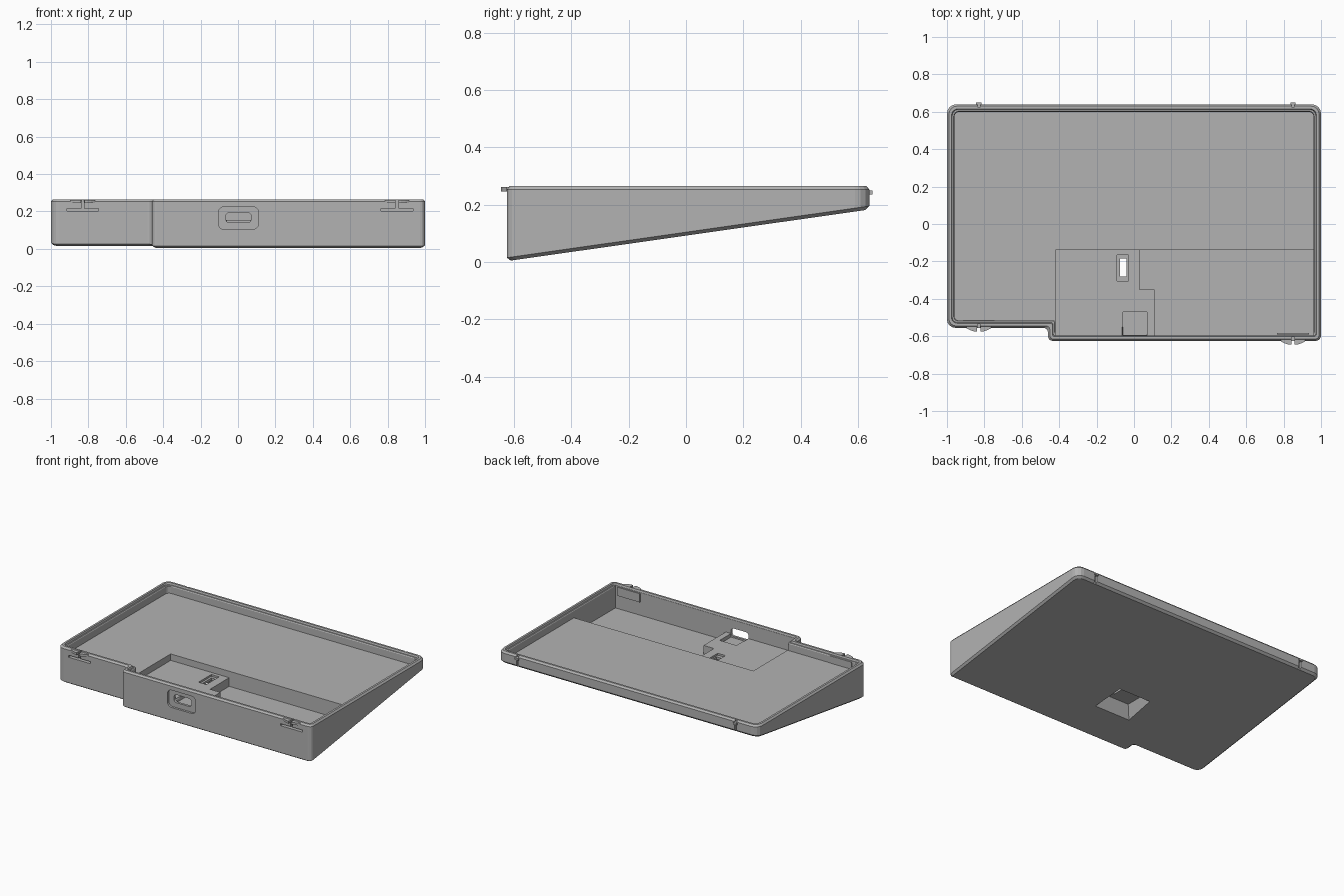
import bpy, bmesh, math

if "Cube" in bpy.data.objects:
    bpy.data.objects.remove(bpy.data.objects["Cube"])

grey = bpy.data.materials.new("plain grey")
grey.use_nodes = True
grey.diffuse_color = (0.45, 0.45, 0.45, 1)
grey.node_tree.nodes["Principled BSDF"].inputs["Base Color"].default_value = (0.45, 0.45, 0.45, 1)

TOP, FLOOR, POCKET, BLOCK = 0.265, 0.20, 0.095, 0.155


def loft(name, rings):
    """Closed solid through rings of equal point count."""
    bm = bmesh.new()
    loops = [[bm.verts.new(p) for p in ring] for ring in rings]
    n = len(loops[0])
    for a, b in zip(loops, loops[1:]):
        for i in range(n):
            j = (i + 1) % n
            bm.faces.new((a[i], a[j], b[j], b[i]))
    bm.faces.new(loops[0][::-1])
    bm.faces.new(loops[-1])
    bmesh.ops.recalc_face_normals(bm, faces=bm.faces)
    mesh = bpy.data.meshes.new(name)
    bm.to_mesh(mesh)
    bm.free()
    ob = bpy.data.objects.new(name, mesh)
    bpy.context.collection.objects.link(ob)
    mesh.materials.append(grey)
    return ob


def rect(x0, x1, y0, y1, z):
    return [(x0, y0, z), (x1, y0, z), (x1, y1, z), (x0, y1, z)]


def box(name, x0, x1, y0, y1, z0, z1):
    return loft(name, [rect(x0, x1, y0, y1, z) for z in (z0, z1)])


def rounded_port(name, x0, x1, z0, z1, r, y0, y1):
    """Rounded rectangle in the front plane, run along y."""
    ring = []
    for k, (cx, cz) in enumerate([(x1 - r, z1 - r), (x0 + r, z1 - r),
                                  (x0 + r, z0 + r), (x1 - r, z0 + r)]):
        for s in range(5):
            a = math.radians(90 * k + 22.5 * s)
            ring.append((cx + r * math.cos(a), cz + r * math.sin(a)))
    return loft(name, [[(x, y, z) for x, z in ring] for y in (y0, y1)])


def cut(target, cutter):
    mod = target.modifiers.new("cut", "BOOLEAN")
    mod.operation = "DIFFERENCE"
    mod.solver = "EXACT"
    mod.object = cutter
    cutter.hide_render = True
    cutter.hide_viewport = False
    cutters.append(cutter)


def bake(ob):
    """Apply the cuts."""
    bpy.context.view_layer.update()
    graph = bpy.context.evaluated_depsgraph_get()
    mesh = bpy.data.meshes.new_from_object(ob.evaluated_get(graph))
    ob.modifiers.clear()
    ob.data = mesh


cutters = []

# Corner, inward direction and radius around the stepped outline
CORNERS = [(-1, -.555, 1, 1, .045), (-.46, -.555, 1, 1, .025), (-.46, -.625, 1, 1, .025),
           (1, -.625, -1, 1, .028), (1, .64, -1, -1, .05), (-1, .64, 1, -1, .05)]


def outline(offset):
    pts = [(x + dx * offset, y + dy * offset) for x, y, dx, dy, r in CORNERS]
    ring = []
    for i, (x, y) in enumerate(pts):
        r = max(CORNERS[i][4] - offset * 0.6, 0.01)
        ends = []
        for qx, qy in (pts[i - 1], pts[(i + 1) % len(pts)]):
            d = math.hypot(qx - x, qy - y)
            ends.append((x + (qx - x) / d * r, y + (qy - y) / d * r))
        (ax, ay), (bx, by) = ends
        cx, cy = ax + bx - x, ay + by - y
        for s in range(5):
            t = math.radians(22.5 * s)
            ring.append((cx + (ax - cx) * math.cos(t) * 1 + (bx - cx) * math.sin(t),
                         cy + (ay - cy) * math.cos(t) + (by - cy) * math.sin(t)))
    # swap each arc onto the corner side
    return ring


def level(offset, z):
    return [(x, y, z) for x, y in outline(offset)]


def sloped(offset, lift):
    return [(x, y, 0.0925 + 0.1425 * y + lift) for x, y in outline(offset)]


# Wedge tray: chamfered outside, stepped lip, flat shallow floor
tray = loft("wedge_tray", [
    sloped(.014, 0), sloped(0, .012), level(0, TOP - .012), level(.01, TOP),
    level(.024, TOP), level(.028, TOP - .012), level(.036, TOP - .012),
    level(.04, TOP - .018), level(.04, FLOOR)])

# Deep pocket around a raised L-shaped block
L_STEP = [(-.42, -.595), (.11, -.595), (.11, -.35), (.03, -.35), (.03, -.14), (-.42, -.14)]
DEEP = [(.11, -.595), (.96, -.595), (.96, -.14), (.03, -.14), (.03, -.35), (.11, -.35)]
for name, shape, z in (("block_cutter", L_STEP, BLOCK), ("pocket_cutter", DEEP, POCKET)):
    cut(tray, loft(name, [[(x, y, h) for x, y in shape] for h in (z, TOP + .1)]))

# Connector seat and front port
cut(tray, box("seat_cutter", -.06, .07, -.594, -.47, .13, TOP))
cut(tray, rounded_port("port_recess_cutter", -.105, .11, .105, .225, .03, -.7, -.61))
cut(tray, rounded_port("port_hole_cutter", -.065, .07, .14, .195, .02, -.7, -.55))

# Flared recess underneath, with a slot through the block
cut(tray, loft("underside_cutter", [rect(-.29, .04, -.39, -.10, -.02),
                                    rect(-.225, -.025, -.325, -.165, .125)]))
cut(tray, box("slot_rim_cutter", -.09, -.03, -.305, -.165, .142, TOP))
cut(tray, box("slot_cutter", -.075, -.04, -.28, -.185, .1, TOP))

# Latches: front slots, tabs and pads, rear slits and pegs
for side, cx, wall in (("right", -.83, -.555), ("left", .85, -.625)):
    cut(tray, box(side + "_slot_cutter", cx - .085, cx + .085, wall - .05, wall + .028, .203, .217))
    cut(tray, box(side + "_slit_cutter", cx - .007, cx + .007, wall - .05, wall + .02, .21, TOP + .02))
    cut(tray, box(side + "_rear_slit_cutter", cx - .008, cx + .008, .625, .7, .17, TOP + .02))
    for s, part in ((-1, "outer"), (1, "inner")):
        tab = [(.009, .012), (.065, .012), (.065, -.002), (.045, -.013), (.022, -.02), (.009, -.02)]
        loft(f"{side}_{part}_latch_tab",
             [[(cx + s * x, wall + y, z) for x, y in tab] for z in (.246, .262)])
    box(side + "_latch_pad", cx - .085, cx + .085, wall + .035, wall + .042, FLOOR - .01, .25)
    box(side + "_rear_peg", cx - .014, cx + .014, .62, .65, .236, .25)

bake(tray)
for c in cutters:
    bpy.data.objects.remove(c)
